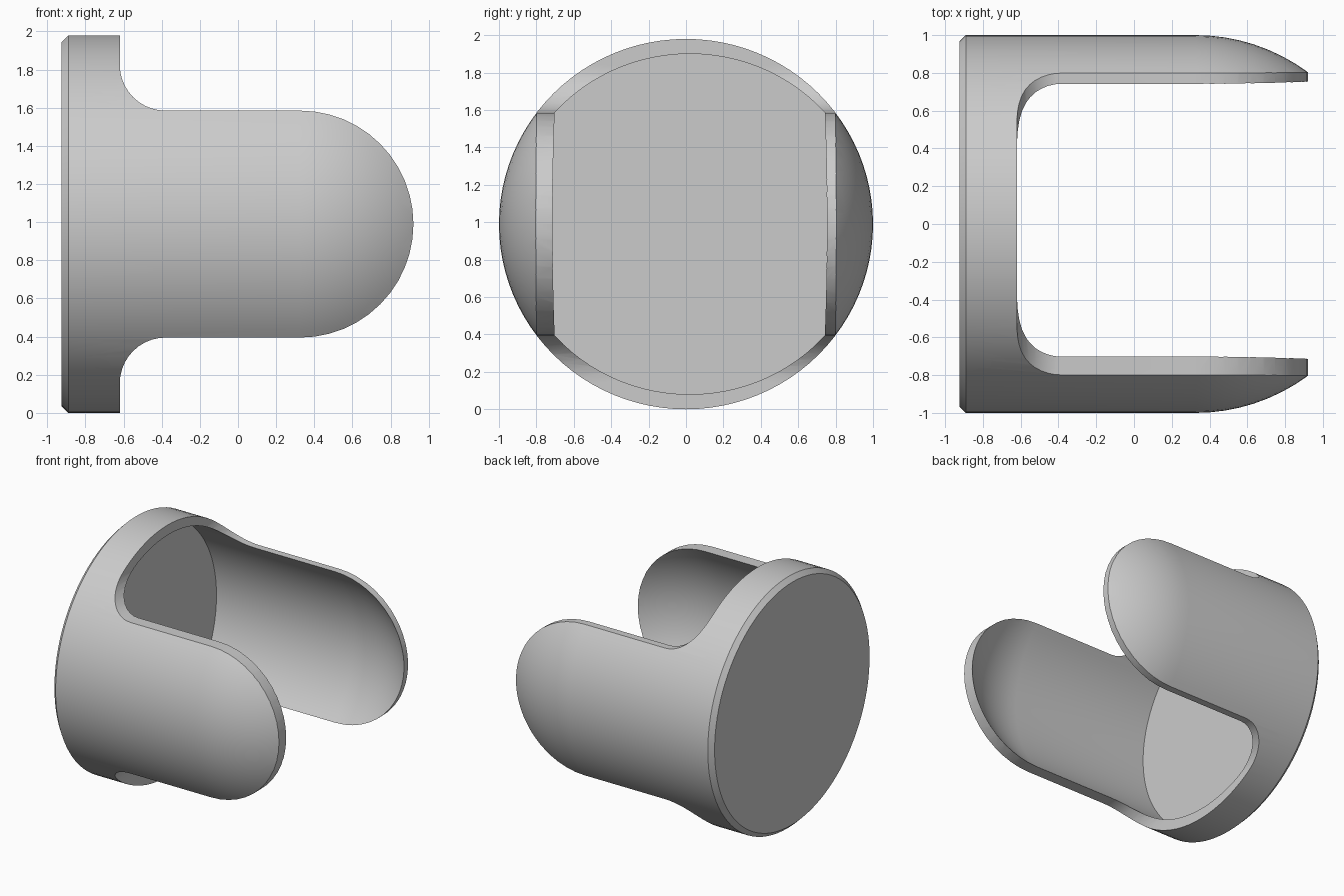
import bpy, bmesh
from math import sin, cos, pi, radians
from mathutils import Matrix, Vector

if "Cube" in bpy.data.objects:
    bpy.data.objects.remove(bpy.data.objects["Cube"])

CENTRE_Z = 0.99
DOME_X = 0.325      # where the straight wall turns into the dome
ARM_HALF = 0.595    # half height of each side arm


def finish(bm, name):
    bmesh.ops.remove_doubles(bm, verts=bm.verts, dist=1e-5)
    bmesh.ops.recalc_face_normals(bm, faces=bm.faces)
    mesh = bpy.data.meshes.new(name)
    bm.to_mesh(mesh)
    bm.free()
    obj = bpy.data.objects.new(name, mesh)
    bpy.context.collection.objects.link(obj)
    return obj


def arc(cx, cz, r, start, end, steps):
    angles = [radians(start + (end - start) * i / steps) for i in range(steps + 1)]
    return [(cx + r * cos(a), cz + r * sin(a)) for a in angles]


def domed_solid(name, start, radius, width, height, shift_y):
    """Spin a profile round the x axis, then squash and place it."""
    profile = [(start[0][0], 0)] + start + arc(DOME_X, 0, radius, 90, 0, 20)
    bm = bmesh.new()
    verts = [bm.verts.new((x, 0, r)) for x, r in profile]
    edges = [bm.edges.new(pair) for pair in zip(verts, verts[1:])]
    bmesh.ops.spin(bm, geom=verts + edges, cent=(0, 0, 0), axis=(1, 0, 0),
                   angle=2 * pi, steps=96)
    bmesh.ops.transform(bm, verts=bm.verts, matrix=Matrix.Translation((0, shift_y, CENTRE_Z))
                        @ Matrix.Diagonal((1, width, height, 1)))
    return finish(bm, name)


# Outer capsule with a small chamfer at the flat base
holder = domed_solid("clip_holder", [(-0.925, 0.965), (-0.89, 1.0)], 1.0, 1.0, 0.99, 0)

# Hollow inside, slightly off centre
hollow = domed_solid("hollow_cutter", [(-0.87, 1.0)], 1.0, 0.955, 0.91, 0.02)
for v in hollow.data.vertices:
    if v.co.x > DOME_X:
        v.co.x = DOME_X + (v.co.x - DOME_X) * 0.93

# Side outline: base ring, filleted neck, round-ended arms
upper = [(-1.2, 1.2), (-0.62, 1.2)]
upper += arc(-0.38, ARM_HALF + 0.24, 0.24, 180, 270, 10)
upper += arc(DOME_X, 0, ARM_HALF, 90, 0, 12)
outline = upper + [(x, -z) for x, z in reversed(upper[:-1])]
bm = bmesh.new()
face = bm.faces.new([bm.verts.new((x, -1.3, z + CENTRE_Z)) for x, z in outline])
side = bmesh.ops.extrude_face_region(bm, geom=[face])["geom"]
bmesh.ops.translate(bm, vec=Vector((0, 2.6, 0)),
                    verts=[g for g in side if isinstance(g, bmesh.types.BMVert)])
envelope = finish(bm, "outline_cutter")

# Carve the holder, then drop the cutters
for cutter, operation in ((hollow, "DIFFERENCE"), (envelope, "INTERSECT")):
    cutter.hide_render = True
    mod = holder.modifiers.new(cutter.name, "BOOLEAN")
    mod.object, mod.operation, mod.solver = cutter, operation, "EXACT"
bpy.context.view_layer.update()
graph = bpy.context.evaluated_depsgraph_get()
carved = bpy.data.meshes.new_from_object(holder.evaluated_get(graph))
holder.modifiers.clear()
holder.data = carved
for cutter in (hollow, envelope):
    bpy.data.objects.remove(cutter)

# Plain grey plastic
grey = bpy.data.materials.new("plain_grey")
grey.use_nodes = True
colour = (0.6, 0.6, 0.6, 1)
grey.diffuse_color = colour
grey.node_tree.nodes["Principled BSDF"].inputs["Base Color"].default_value = colour
carved.materials.clear()
carved.materials.append(grey)

bpy.ops.object.select_all(action="DESELECT")
holder.select_set(True)
bpy.context.view_layer.objects.active = holder
bpy.ops.object.shade_smooth_by_angle(angle=radians(30))
